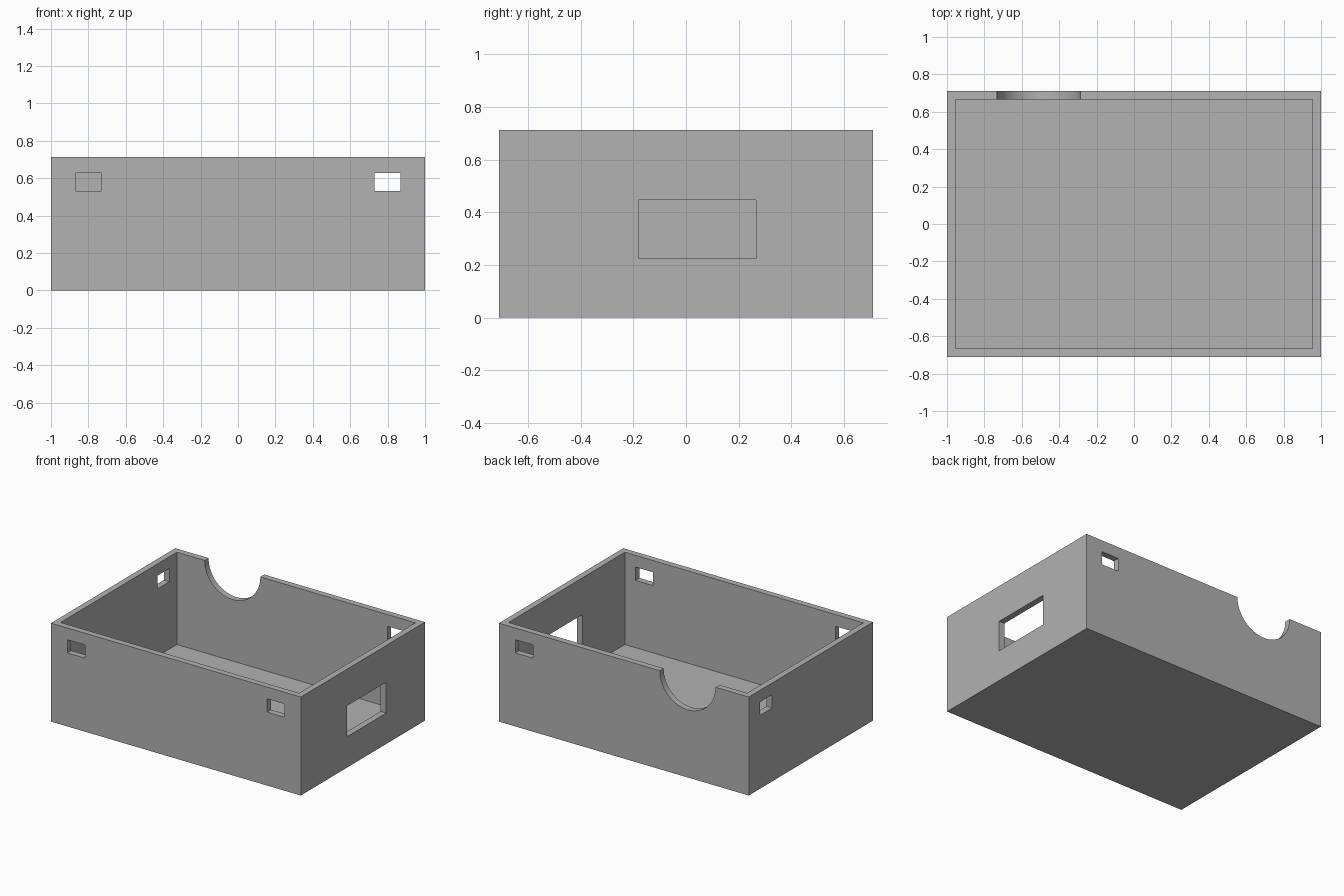
import bpy
import bmesh
from math import radians
from mathutils import Matrix

cube = bpy.data.objects.get("Cube")
if cube:
    bpy.data.objects.remove(cube, do_unlink=True)

X, Y, H = 1.0, 0.71, 0.713   # half width, half depth, height
WALL = 0.0446

grey = bpy.data.materials.new("plain grey")
grey.use_nodes = True
colour = (0.445, 0.445, 0.445, 1)
grey.diffuse_color = colour
grey.node_tree.nodes["Principled BSDF"].inputs["Base Color"].default_value = colour


def make_object(name, bm):
    mesh = bpy.data.meshes.new(name)
    bm.to_mesh(mesh)
    bm.free()
    mesh.materials.append(grey)
    obj = bpy.data.objects.new(name, mesh)
    bpy.context.collection.objects.link(obj)
    return obj


def box(name, low, high):
    """Box spanning two opposite corners."""
    size = [b - a for a, b in zip(low, high)]
    centre = [(a + b) / 2 for a, b in zip(low, high)]
    bm = bmesh.new()
    bmesh.ops.create_cube(bm, size=1, matrix=Matrix.Translation(centre) @ Matrix.Diagonal((*size, 1)))
    return make_object(name, bm)


def cut(target, cutter):
    """Subtract the cutter from the target, then discard it."""
    mod = target.modifiers.new("cut", 'BOOLEAN')
    mod.operation = 'DIFFERENCE'
    mod.solver = 'EXACT'
    mod.object = cutter
    bpy.context.view_layer.objects.active = target
    bpy.ops.object.modifier_apply(modifier=mod.name)
    bpy.data.objects.remove(cutter, do_unlink=True)


# Open tray: solid block hollowed from the top
tray = box("open_tray", (-X, -Y, 0), (X, Y, H))
cut(tray, box("cavity", (WALL - X, WALL - Y, WALL), (X - WALL, Y - WALL, H + 0.2)))

# Small slots near the top: two in front, one at the back, one on the right-hand wall
z0, z1 = 0.532, 0.628
for x, y in ((-0.8, -Y), (0.8, -Y), (0.8, Y)):
    cut(tray, box("slot", (x - 0.07, y - 0.1, z0), (x + 0.07, y + 0.1, z1)))
cut(tray, box("side_slot", (-X - 0.1, 0.442, z0), (-X + 0.1, 0.58, z1)))

# Large window in the left-hand wall
cut(tray, box("window", (X - 0.1, -0.18, 0.224), (X + 0.1, 0.267, 0.447)))

# Round notch in the back rim
bm = bmesh.new()
bmesh.ops.create_cone(bm, cap_ends=True, segments=64, radius1=0.223, radius2=0.223, depth=0.2,
                      matrix=Matrix.Translation((-0.51, Y, H)) @ Matrix.Rotation(radians(90), 4, 'X'))
cut(tray, make_object("notch", bm))

# Smooth the notch, keep corners crisp
bpy.ops.object.select_all(action='DESELECT')
tray.select_set(True)
bpy.context.view_layer.objects.active = tray
bpy.ops.object.shade_smooth_by_angle(angle=radians(30))
